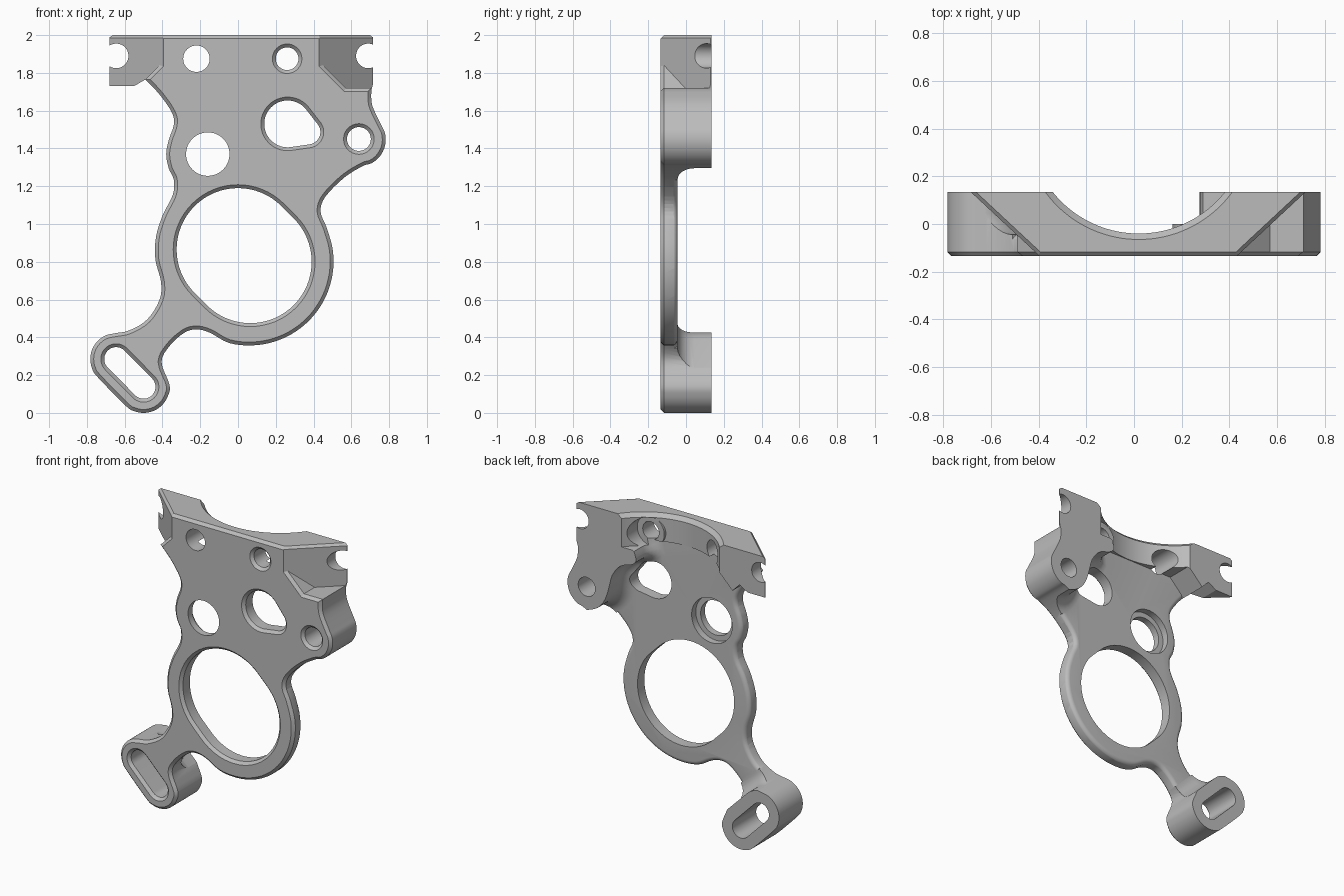
import bpy, bmesh
from math import cos, sin, pi, radians
from mathutils import Vector
from mathutils.geometry import convex_hull_2d

cube = bpy.data.objects.get("Cube")
if cube:
    bpy.data.objects.remove(cube, do_unlink=True)

FRONT, BACK, WEB = -.135, .135, -.045
CHAMFER = .018


def arc(x, z, r, start, end, n=6):
    angles = [radians(start + (end - start) * i / n) for i in range(n + 1)]
    return [(x + r * cos(a), z + r * sin(a)) for a in angles]


def circle(x, z, r, n=64):
    return arc(x, z, r, 0, 360, n)[:-1]


def capsule(first, second):
    """Outline wrapped around two circles."""
    pts = circle(*first) + circle(*second)
    return [pts[i] for i in convex_hull_2d([Vector(p) for p in pts])]


def smooth(points, steps=4):
    """Flowing curve through the points."""
    p = [Vector(q) for q in points]
    p = [p[0]] + p + [p[-1]]
    out = []
    for a, b, c, d in zip(p, p[1:], p[2:], p[3:]):
        for i in range(steps):
            t = i / steps
            out.append((b * 2 + (c - a) * t + (a * 2 - b * 5 + c * 4 - d) * t * t
                        + (b * 3 - a - c * 3 + d) * t ** 3) / 2)
    return [tuple(q) for q in out] + [tuple(p[-1])]


def offset(points, amount):
    out = []
    for i, p in enumerate(points):
        a = (p - points[i - 1]).normalized()
        b = (points[(i + 1) % len(points)] - p).normalized()
        na, nb = Vector((a.y, -a.x)), Vector((b.y, -b.x))
        out.append(p + (na + nb) * amount / max(1 + na.dot(nb), .4))
    return out


def prism(name, outline, sections, upright=False):
    """Loft an outline through (depth, outward offset) sections."""
    pts = [Vector(p) for p in outline]
    pts = [p for i, p in enumerate(pts) if (p - pts[i - 1]).length > .0005]
    area = sum(pts[i - 1].cross(p) for i, p in enumerate(pts))
    if area < 0:
        pts.reverse()
    bm = bmesh.new()
    rings = []
    for depth, grow in sections:
        ring = offset(pts, grow)
        rings.append([bm.verts.new((p.x, p.y, depth) if upright else (p.x, depth, p.y))
                      for p in ring])
    for low, high in zip(rings, rings[1:]):
        for i in range(len(low)):
            bm.faces.new((low[i - 1], low[i], high[i], high[i - 1]))
    bm.faces.new(rings[0])
    bm.faces.new(rings[-1])
    bmesh.ops.recalc_face_normals(bm, faces=bm.faces)
    mesh = bpy.data.meshes.new(name)
    bm.to_mesh(mesh)
    bm.free()
    ob = bpy.data.objects.new(name, mesh)
    bpy.context.collection.objects.link(ob)
    return ob


def combine(target, tool, operation="DIFFERENCE"):
    mod = target.modifiers.new("combine", "BOOLEAN")
    mod.operation, mod.solver, mod.object = operation, "EXACT", tool
    bpy.context.view_layer.objects.active = target
    bpy.ops.object.modifier_apply(modifier=mod.name)
    bpy.data.objects.remove(tool, do_unlink=True)


# Bracket silhouette: left wing, wavy side, lug, ring, ear, right wing
edge = smooth(
    [(-.49, 1.765), (-.415, 1.685), (-.35, 1.59), (-.34, 1.525)]
    + arc(-.16, 1.37, .22, 160, 200, 2)
    + [(-.34, 1.235), (-.345, 1.155)]
    + arc(0, .86, .44, 155, 202, 3)
    + [(-.415, .6), (-.48, .495), (-.575, .437)]
    + arc(-.645, .285, .137, 92, 225)
    + arc(-.5, .138, .138, 225, 365)
    + [(-.405, .27), (-.36, .357), (-.283, .425), (-.22, .442), (-.15, .425)]
    + arc(.06, .803, .446, 256, 383, 8)
    + [(.437, 1.066), (.463, 1.145), (.563, 1.246)]
    + arc(.64, 1.447, .142, -82, 35)
    + [(.71, 1.63), (.706, 1.71)])
outline = [(-.68, 2), (-.68, 1.73), (-.55, 1.73)] + edge + [(.715, 1.74), (.715, 2)]
body = prism("bracket", outline, [(FRONT, -CHAMFER), (FRONT + CHAMFER, 0), (BACK, 0)])

# Rear relief leaves a thin web with rounded rim and thick pads
turns = [pi / 2 * i / 6 for i in range(7)]
fillet, rim = .09, .03
cove = [(-.1, fillet)] + [
    (WEB + fillet * (1 - cos(a)), fillet * (1 - sin(a))) for a in turns] + [(.3, 0)]
round_rim = [(-.2, .004)] + [
    (WEB - rim + rim * sin(a), .002 - rim * (1 - cos(a))) for a in turns]
square = [(-.1, 0), (.3, 0)]
relief = prism("relief", [(-1, -.2), (1, -.2), (1, 2.2), (-1, 2.2)], [(-.08, 0), (.2, 0)])
ear_pad = [(.9, 1.28), (.9, 2.3), (.4, 2.3)] + smooth(
    [(.29, 1.78), (.275, 1.72), (.31, 1.685), (.39, 1.655), (.45, 1.58),
     (.475, 1.49), (.505, 1.4), (.56, 1.33), (.64, 1.295)], 3)
top_pad = [(-.9, 2.3), (-.9, 1.6), (-.55, 1.6), (-.43, 1.72), (-.33, 1.82),
           (.45, 1.82), (.45, 2.3)]
lug_pad = capsule((-.645, .285, .142), (-.5, .138, .143))
combine(relief, prism("web", outline, round_rim))
combine(relief, prism("ear_pad", ear_pad, cove))
combine(relief, prism("top_pad", top_pad, square))
combine(relief, prism("lug_pad", lug_pad, cove))
combine(body, relief)

# Through holes, some with a chamfered front rim
plain = [(-.3, 0), (.3, 0)]
flared = [(-.155, .038), (FRONT + .018, 0), (.3, 0)]
holes = [
    (circle(-.22, 1.875, .07), plain),
    (circle(-.16, 1.37, .115), plain),
    (circle(-.16, 1.37, .15), [(-.09, 0), (.3, 0)]),
    (circle(-.645, 1.89, .065), plain),
    (circle(.69, 1.89, .065), plain),
    (circle(.26, 1.875, .06), flared),
    (circle(.64, 1.45, .063), flared),
    (capsule((.263, 1.53, .124), (.37, 1.487, .066)), flared),
    (capsule((0, .865, .325), (.065, .8, .325)), flared),
    (capsule((-.645, .285, .063), (-.5, .138, .063)), flared),
]
for shape, sections in holes:
    combine(body, prism("hole", shape, sections))

# Scooped back of the top bar, leaving a flat boss round the upper hole
scoop = prism("scoop", circle(.02, .42, .46, 128),
              [(1.785, 0), (1.975, 0), (2.1, .125)], upright=True)
combine(scoop, prism("boss", circle(.26, 1.875, .099), [(-.2, 0), (.001, 0)]))
combine(scoop, prism("spot_face", circle(.26, 1.875, .1), [(0, 0), (.3, 0)]), "UNION")
combine(body, scoop)

# Slanted pockets at the front of both wings, with chamfered edges
for flip in (False, True):
    def side(points):
        return [(.035 - x, v) if flip else (x, v) for x, v in points]
    pocket = prism("pocket", side([(.2, 2.4), (.2, 2.09), (.57, 1.72), (1, 1.72), (1, 2.4)]),
                   [(-.2, .083), (FRONT + CHAMFER, 0), (.3, 0)])
    wedge = prism("wedge", side([(.401, -.162), (1, -.162), (1, .162), (.749, .162)]),
                  [(1.5, 0), (1.985, 0), (2.1, .115)], upright=True)
    combine(pocket, wedge, "INTERSECT")
    combine(body, pocket)

# Bare metal finish
metal = bpy.data.materials.new("plain grey")
metal.use_nodes = True
grey = (.5, .5, .5, 1)
metal.diffuse_color = grey
metal.node_tree.nodes["Principled BSDF"].inputs["Base Color"].default_value = grey
body.data.materials.clear()
body.data.materials.append(metal)
for face in body.data.polygons:
    face.material_index = 0

bpy.ops.object.select_all(action="DESELECT")
body.select_set(True)
bpy.context.view_layer.objects.active = body
bpy.ops.object.shade_smooth_by_angle(angle=radians(30))
